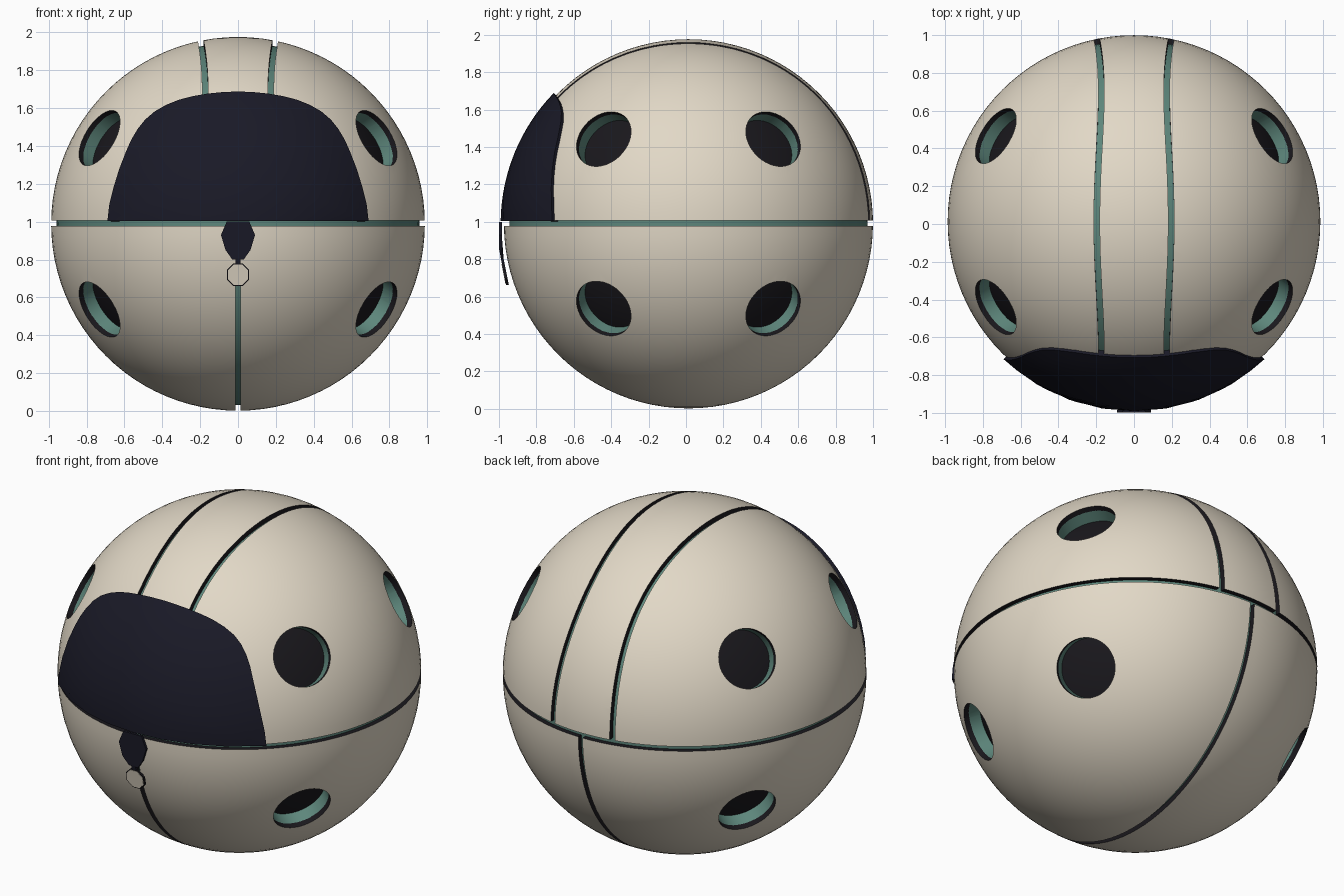
import bpy, bmesh
from math import sin, cos, pi, sqrt
from mathutils import Vector

if "Cube" in bpy.data.objects:
    bpy.data.objects.remove(bpy.data.objects["Cube"])

C = Vector((0, 0.013, 0.989))   # ball centre
R = 0.987


def mat(name, col):
    m = bpy.data.materials.new(name)
    m.diffuse_color = (*col, 1)
    m.use_nodes = True
    m.node_tree.nodes["Principled BSDF"].inputs["Base Color"].default_value = m.diffuse_color
    return m


CREAM = mat("cream", (0.76, 0.69, 0.57))
TEAL = mat("teal", (0.11, 0.24, 0.20))
DARK = mat("dark", (0.010, 0.009, 0.012))
NAVY = mat("navy", (0.010, 0.010, 0.020))


def make(name, bm, *mats):
    bmesh.ops.recalc_face_normals(bm, faces=bm.faces)
    me = bpy.data.meshes.new(name)
    bm.to_mesh(me)
    bm.free()
    ob = bpy.data.objects.new(name, me)
    bpy.context.collection.objects.link(ob)
    for m in mats:
        me.materials.append(m)
    return ob


def activate(ob):
    bpy.ops.object.select_all(action='DESELECT')
    ob.select_set(True)
    bpy.context.view_layer.objects.active = ob


def smooth(ob):
    activate(ob)
    bpy.ops.object.shade_smooth_by_angle(angle=0.6)


def apply(ob, kind, **props):
    activate(ob)
    mod = ob.modifiers.new(kind.lower(), kind)
    for k, v in props.items():
        setattr(mod, k, v)
    bpy.ops.object.modifier_apply(modifier=mod.name)


def ball(name, r, m):
    bm = bmesh.new()
    bmesh.ops.create_uvsphere(bm, u_segments=96, v_segments=48, radius=r)
    bmesh.ops.translate(bm, verts=bm.verts, vec=C)
    return make(name, bm, m)


def cylinder(name, r, depth, pos, axis, seg):
    bm = bmesh.new()
    bmesh.ops.create_cone(bm, cap_ends=True, segments=seg, radius1=r, radius2=r, depth=depth)
    q = Vector((0, 0, 1)).rotation_difference(axis)
    bmesh.ops.rotate(bm, verts=bm.verts, matrix=q.to_matrix())
    bmesh.ops.translate(bm, verts=bm.verts, vec=pos)
    return make(name, bm)


def strip_cutter(side):
    # gently waving band running over the top from front to back
    bm = bmesh.new()
    rings = []
    for i in range(65):
        t = -pi / 2 + pi * i / 64
        w = 0.185 + 0.012 * cos(4 * t)
        rings.append([bm.verts.new(C + Vector((side * (w + dx), r * sin(t), r * cos(t))))
                      for dx, r in ((-.015, .85), (.015, .85), (.015, 1.1), (-.015, 1.1))])
    for a, b in zip(rings, rings[1:]):
        for k in range(4):
            bm.faces.new((a[k], a[k - 1], b[k - 1], b[k]))
    bm.faces.new(rings[0])
    bm.faces.new(rings[-1])
    return make("strip_cutter", bm)


# Cutters: port holes, equator gap, lower seam, top seams
holes = []
for sx in (-1, 1):
    for sy in (-1, 1):
        for sz in (-1, 1):
            d = Vector((0.735 * sx, 0.455 * sy, 0.455 * sz)).normalized()
            holes.append(cylinder("hole_cutter", 0.165, 0.5, C + d, d, 40))
seams = [cylinder("equator_cutter", 1.2, 0.028, C + Vector((0, 0, .003)), Vector((0, 0, 1)), 64)]
bm = bmesh.new()
bmesh.ops.create_cube(bm, size=1)
bmesh.ops.scale(bm, verts=bm.verts, vec=(0.028, 2.4, 1.2))
bmesh.ops.translate(bm, verts=bm.verts, vec=C + Vector((0, 0, -0.6)))
seams += [make("lower_seam_cutter", bm), strip_cutter(-1), strip_cutter(1)]

# Outer shell, split into panels with dark cut walls
shell = ball("outer_shell", R, CREAM)
apply(shell, 'SOLIDIFY', thickness=0.03, offset=-1)
for c in seams + holes:
    apply(shell, 'BOOLEAN', object=c, operation='DIFFERENCE', solver='EXACT')
shell.data.materials.clear()
shell.data.materials.append(CREAM)
shell.data.materials.append(DARK)
for p in shell.data.polygons:
    p.material_index = 0 if p.normal.dot((p.center - C).normalized()) > 0.9 else 1
smooth(shell)

# Teal liner under the panels, and dark core at the bottom of the ports
liner = ball("inner_liner", 0.958, TEAL)
for c in holes:
    apply(liner, 'BOOLEAN', object=c, operation='DIFFERENCE', solver='EXACT')
smooth(liner)
smooth(ball("dark_core", 0.89, DARK))
for c in seams + holes:
    c.hide_render = True
    bpy.data.objects.remove(c)

# Visor: front outline filled with rings and wrapped on the ball
half = [(0, 1.688), (.08, 1.685), (.16, 1.677), (.24, 1.663), (.31, 1.645), (.38, 1.617),
        (.44, 1.583), (.49, 1.54), (.53, 1.49), (.563, 1.435), (.59, 1.375), (.627, 1.28),
        (.658, 1.18), (.68, 1.09), (.69, 1.004), (.52, 1.004), (.345, 1.004), (.17, 1.004)]
outline = half + [(0, 1.004)] + [(-x, z) for x, z in reversed(half[1:])]


def on_ball(x, z, r=1.004):
    dz = z - C.z
    return Vector((x, C.y - sqrt(r * r - x * x - dz * dz), z))


bm = bmesh.new()
N = 10
rings = [[bm.verts.new(on_ball(x * k / N, 1.3 + (z - 1.3) * k / N)) for x, z in outline]
         for k in range(1, N + 1)]
mid = bm.verts.new(on_ball(0, 1.3))
for i in range(len(outline)):
    bm.faces.new((mid, rings[0][i], rings[0][i - 1]))
    for a, b in zip(rings, rings[1:]):
        bm.faces.new((a[i - 1], a[i], b[i], b[i - 1]))
visor = make("visor", bm, NAVY)
if visor.data.polygons[0].normal.y > 0:
    visor.data.flip_normals()
apply(visor, 'SOLIDIFY', thickness=0.04, offset=-1)
smooth(visor)


# Zip pull: flat plates hanging at the front
def plate(name, pts, m, thick=0.014):
    bm = bmesh.new()
    front = lambda z: -0.999 if z > 0.85 else -0.999 + (0.85 - z) * 0.2
    f = [bm.verts.new((x, front(z), z)) for x, z in pts]
    b = [bm.verts.new((x, front(z) + thick, z)) for x, z in pts]
    bm.faces.new(f)
    bm.faces.new(b[::-1])
    for i in range(len(pts)):
        bm.faces.new((f[i - 1], f[i], b[i], b[i - 1]))
    return make(name, bm, m)


plate("zip_slider", [(-.06, 1.0), (.06, 1.0), (.09, .93), (.045, .85), (-.045, .85), (-.09, .93)][:3]
      + [(.066, .85 + .001), (.03, .80), (-.03, .80), (-.066, .85 + .001), (-.09, .93)], NAVY)
plate("zip_link", [(-.014, .805), (.014, .805), (.014, .77), (-.014, .77)], NAVY)
plate("zip_tab_rim", [(.064 * cos(pi / 4 * (i + .5)), .72 + .064 * sin(pi / 4 * (i + .5)))
                      for i in range(8)], DARK)
tab = plate("zip_tab", [(.058 * cos(pi / 4 * (i + .5)), .72 + .058 * sin(pi / 4 * (i + .5)))
                        for i in range(8)], CREAM)
tab.location.y = -0.003
